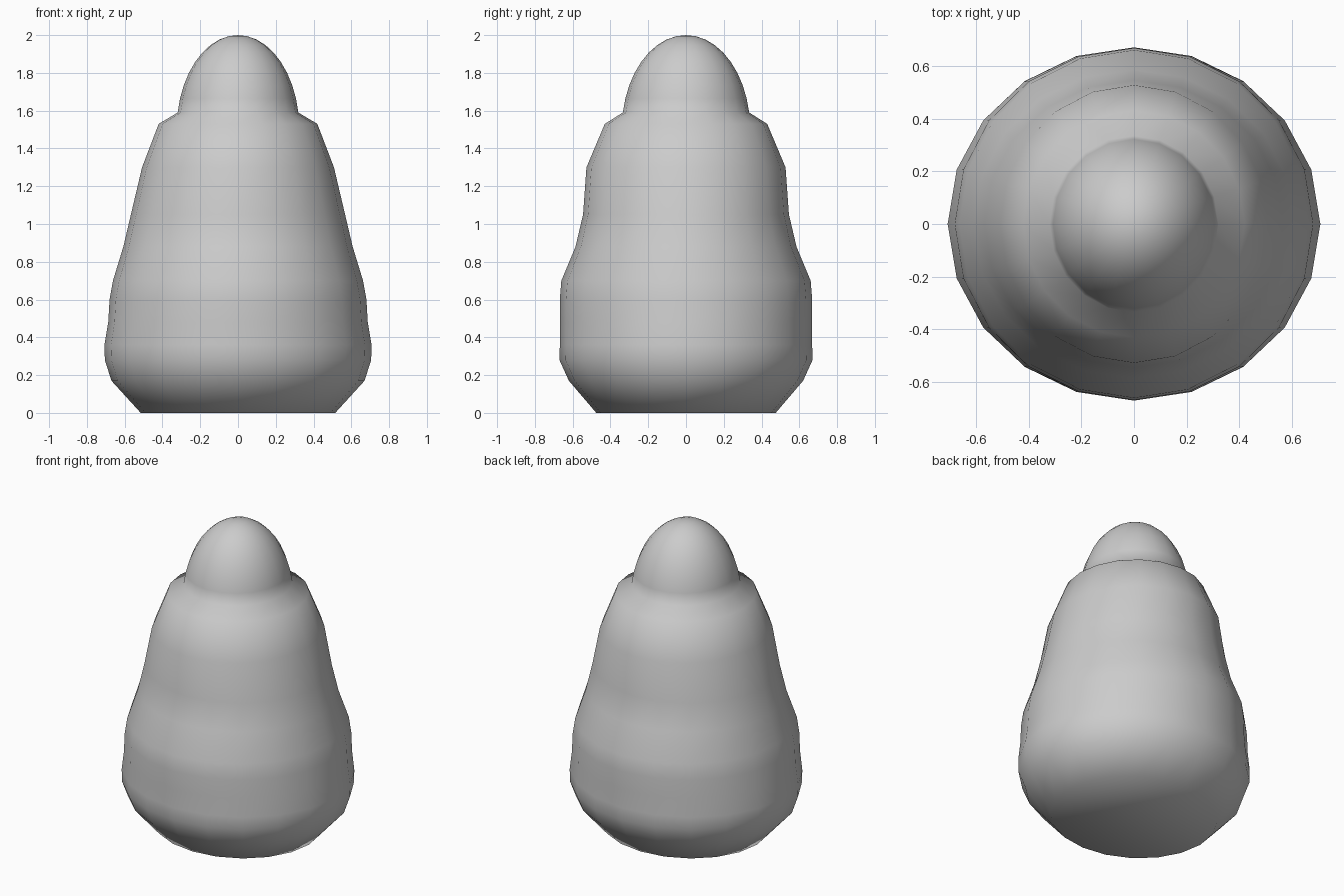
import bpy, bmesh, math

if "Cube" in bpy.data.objects:
    bpy.data.objects.remove(bpy.data.objects["Cube"])

SIDES = 20

# body profile: height, half-width, half-depth
rings = [
    (0.00, 0.515, 0.475), (0.17, 0.67, 0.62), (0.28, 0.705, 0.67),
    (0.36, 0.707, 0.668), (0.48, 0.687, 0.668), (0.60, 0.68, 0.668),
    (0.70, 0.662, 0.66), (0.88, 0.607, 0.585), (1.05, 0.567, 0.545),
    (1.30, 0.508, 0.527), (1.53, 0.42, 0.43),
]

# rounded cap on top, an upright half ellipsoid
STEPS = 9
start = math.asin((1.59 - 1.5) / 0.5)
for i in range(STEPS):
    a = start + (math.pi / 2 - start) * i / STEPS
    rings.append((1.5 + 0.5 * math.sin(a), 0.325 * math.cos(a), 0.34 * math.cos(a)))

# loft the rings
bm = bmesh.new()
loops = []
for z, rx, ry in rings:
    loops.append([bm.verts.new((rx * math.cos(2 * math.pi * k / SIDES),
                                ry * math.sin(2 * math.pi * k / SIDES), z))
                  for k in range(SIDES)])
for lo, hi in zip(loops, loops[1:]):
    for k in range(SIDES):
        n = (k + 1) % SIDES
        bm.faces.new((lo[k], lo[n], hi[n], hi[k]))

# flat base and tip
bm.faces.new(loops[0][::-1])
tip = bm.verts.new((0, 0, 2))
for k in range(SIDES):
    bm.faces.new((loops[-1][k], loops[-1][(k + 1) % SIDES], tip))
for f in bm.faces:
    f.smooth = True

mesh = bpy.data.meshes.new("domed_body")
bm.to_mesh(mesh)
bm.free()
body = bpy.data.objects.new("domed_body", mesh)
bpy.context.collection.objects.link(body)
